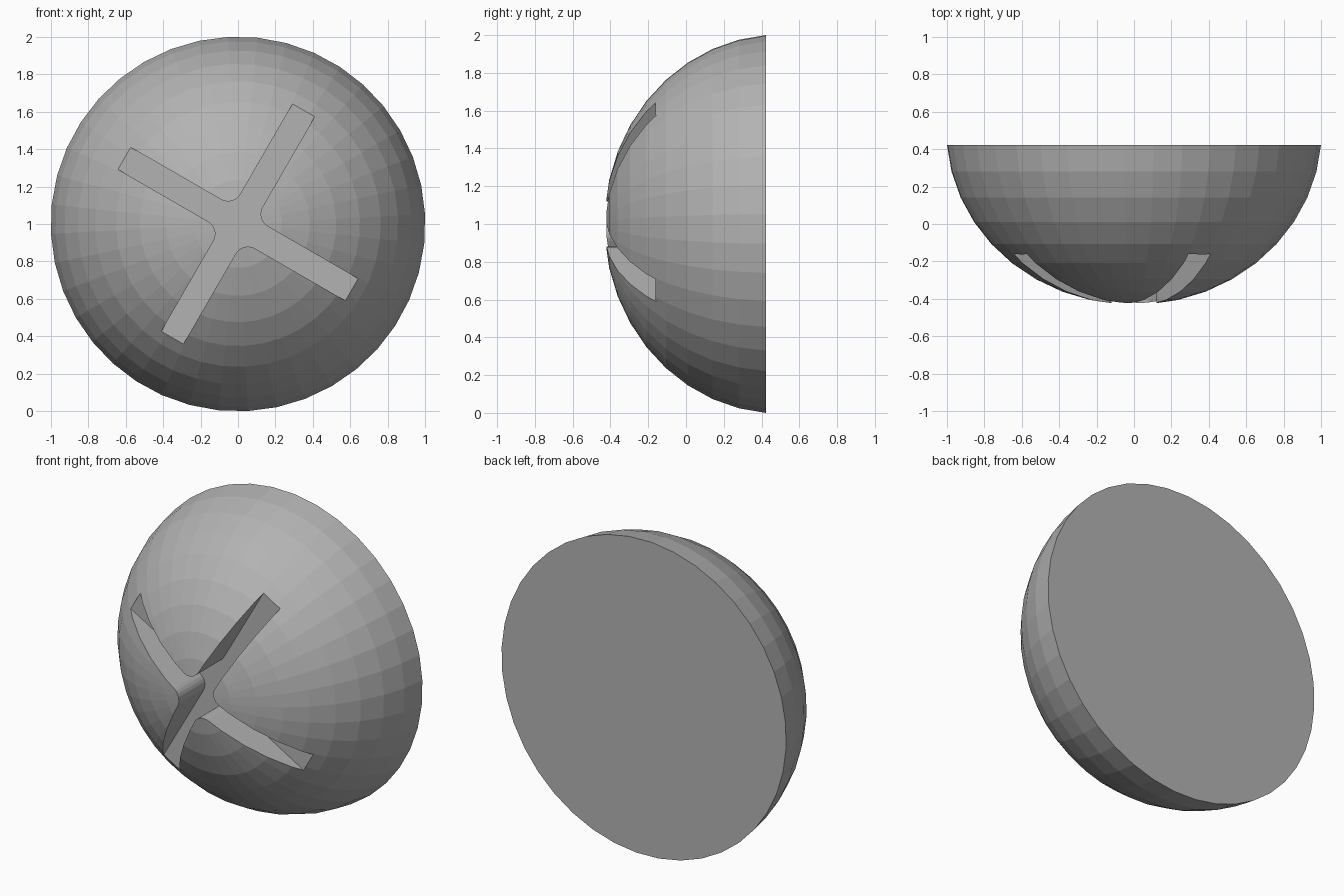
import bpy, bmesh
from math import sin, cos, radians
from mathutils import Matrix, Vector

cube = bpy.data.objects.get("Cube")
if cube:
    bpy.data.objects.remove(cube, do_unlink=True)

SEGMENTS, RINGS = 40, 10
RADIUS, DEPTH = 1.0045, 0.928      # dome half-width and squash along y
CENTRE_Y, FLOOR_Y = 0.496, -0.16
STEP = radians(360 / SEGMENTS)

grey = bpy.data.materials.new("plain_grey")
grey.use_nodes = True
colour = (0.45, 0.45, 0.45, 1)
grey.diffuse_color = colour
grey.node_tree.nodes["Principled BSDF"].inputs["Base Color"].default_value = colour


def make_object(name, bm):
    bmesh.ops.recalc_face_normals(bm, faces=bm.faces)
    mesh = bpy.data.meshes.new(name)
    bm.to_mesh(mesh)
    bm.free()
    mesh.materials.append(grey)
    obj = bpy.data.objects.new(name, mesh)
    bpy.context.collection.objects.link(obj)
    return obj


# Domed head: stacked rings with a flat tip and a flat back
bm = bmesh.new()
rings = []
for i in range(RINGS):
    polar = (i + 0.5) * STEP
    r, y = RADIUS * sin(polar), CENTRE_Y - DEPTH * cos(polar)
    rings.append([bm.verts.new((r * cos(a), y, 1 + r * sin(a)))
                  for a in (radians(3) + k * STEP for k in range(SEGMENTS))])
for low, high in zip(rings, rings[1:]):
    for k in range(SEGMENTS):
        n = (k + 1) % SEGMENTS
        bm.faces.new((low[k], low[n], high[n], high[k]))
bm.faces.new(rings[0])
bm.faces.new(rings[-1])
dome = make_object("domed_head", bm)

# Cross-shaped recess cutter: four arms with rounded inner corners
HALF_WIDTH, ARM, FILLET = 0.068, 0.702, 0.075
c = HALF_WIDTH + FILLET
quarter = [Vector((ARM, -HALF_WIDTH)), Vector((ARM, HALF_WIDTH))]
quarter += [Vector((c - FILLET * sin(t), c - FILLET * cos(t)))
            for t in (radians(15 * j) for j in range(7))]
bm = bmesh.new()
outline = []
for q in range(4):
    turn = Matrix.Rotation(radians(60 + 90 * q), 2)
    for p in quarter:
        x, z = turn @ p
        outline.append(bm.verts.new((x, FLOOR_Y, 1 + z)))
face = bm.faces.new(outline)
extruded = bmesh.ops.extrude_face_region(bm, geom=[face])["geom"]
bmesh.ops.translate(bm, vec=(0, -0.6, 0),
                    verts=[v for v in extruded if isinstance(v, bmesh.types.BMVert)])
cutter = make_object("cross_recess_cutter", bm)
cutter.hide_render = True

# Cut the recess, then discard the cutter
cut = dome.modifiers.new("cross_recess", "BOOLEAN")
cut.operation, cut.solver, cut.object = "DIFFERENCE", "EXACT", cutter
bpy.context.view_layer.objects.active = dome
bpy.ops.object.modifier_apply(modifier=cut.name)
bpy.data.objects.remove(cutter, do_unlink=True)
